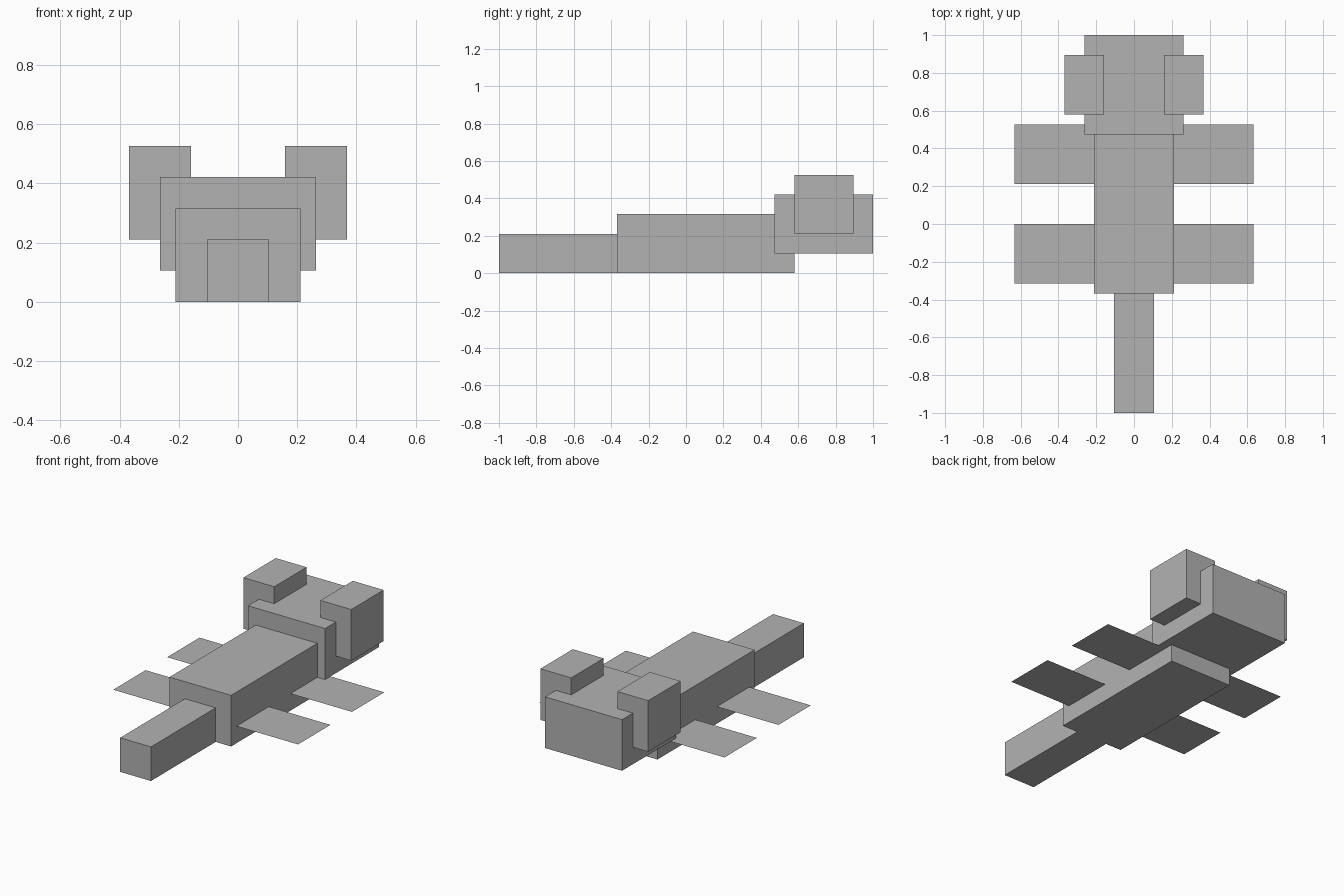
import bpy, bmesh

if "Cube" in bpy.data.objects:
    bpy.data.objects.remove(bpy.data.objects["Cube"])

U = 2 / 19  # model is laid out on a 19-unit long block grid

grey = bpy.data.materials.new("plain_grey")
grey.diffuse_color = (0.45, 0.45, 0.45, 1)
grey.use_nodes = True
grey.node_tree.nodes["Principled BSDF"].inputs["Base Color"].default_value = grey.diffuse_color


def add_object(name, bm):
    mesh = bpy.data.meshes.new(name)
    bm.to_mesh(mesh)
    bm.free()
    mesh.materials.append(grey)
    obj = bpy.data.objects.new(name, mesh)
    bpy.context.collection.objects.link(obj)


def box(name, x, y, z):
    """Box from (min, max) ranges in grid units."""
    bm = bmesh.new()
    bmesh.ops.create_cube(bm, size=1)
    for v in bm.verts:
        v.co = [U * (r[0] if c < 0 else r[1]) for c, r in zip(v.co, (x, y, z))]
    add_object(name, bm)


def flat(name, x, y, z):
    """Single upward-facing sheet."""
    bm = bmesh.new()
    corners = [(x[0], y[0]), (x[1], y[0]), (x[1], y[1]), (x[0], y[1])]
    bm.faces.new([bm.verts.new((a * U, b * U, z * U)) for a, b in corners])
    add_object(name, bm)


# Central blocks
box("tail", (-1, 1), (-9.5, -3.5), (0, 2))
box("body", (-2, 2), (-3.5, 5.5), (0, 3))
box("head", (-2.5, 2.5), (4.5, 9.5), (1, 4))

# Mirrored ears and paper-thin legs
for side, s in (("left", -1), ("right", 1)):
    box(side + "_ear", sorted((1.5 * s, 3.5 * s)), (5.5, 8.5), (2, 5))
    for end, y0 in (("tail_end", -3), ("head_end", 2)):
        flat(f"{side}_{end}_leg", sorted((2 * s, 6 * s)), (y0, y0 + 3), 1)
